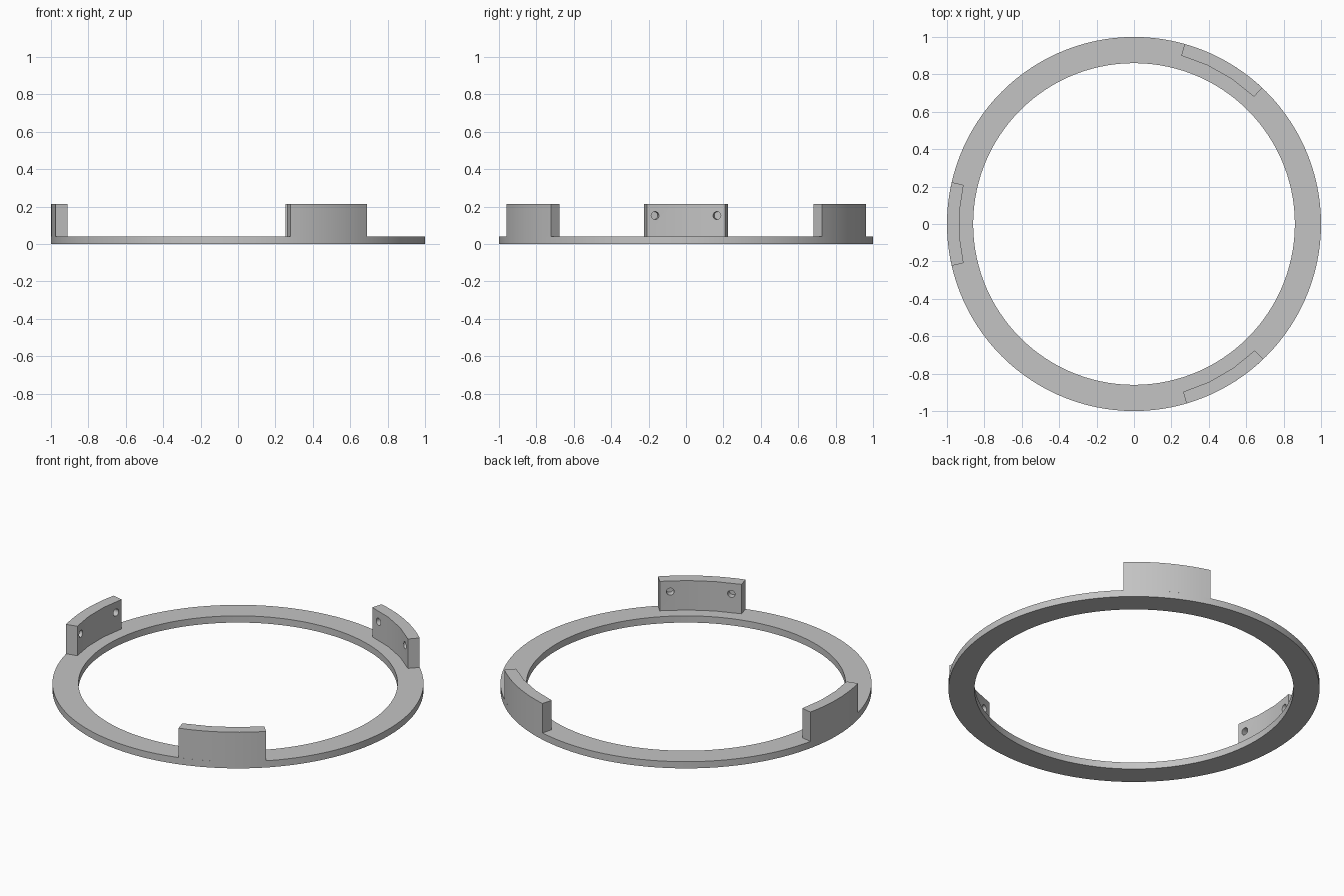
import bpy, bmesh
from math import sin, cos, radians, pi
from mathutils import Matrix

cube = bpy.data.objects.get("Cube")
if cube:
    bpy.data.objects.remove(cube, do_unlink=True)

RING_TOP, TAB_TOP = 0.04, 0.215
OUTER, BORE, TAB_INNER = 1.0, 0.86, 0.935

grey = bpy.data.materials.new("plain_grey")
grey.use_nodes = True
grey.diffuse_color = (0.55, 0.55, 0.55, 1)
grey.node_tree.nodes["Principled BSDF"].inputs["Base Color"].default_value = (0.55, 0.55, 0.55, 1)


def add_object(name, bm):
    bmesh.ops.recalc_face_normals(bm, faces=bm.faces)
    mesh = bpy.data.meshes.new(name)
    bm.to_mesh(mesh)
    bm.free()
    mesh.materials.append(grey)
    obj = bpy.data.objects.new(name, mesh)
    bpy.context.collection.objects.link(obj)
    return obj


def smooth(obj):
    bpy.ops.object.select_all(action='DESELECT')
    obj.select_set(True)
    bpy.context.view_layer.objects.active = obj
    bpy.ops.object.shade_smooth_by_angle(angle=radians(30))


def arc(radius, start, end, steps, z):
    angles = [radians(start + (end - start) * i / steps) for i in range(steps + 1)]
    return [(radius * cos(a), radius * sin(a), z) for a in angles]


def base_ring():
    # rectangular section spun into a closed flat ring
    bm = bmesh.new()
    section = [(BORE, 0), (OUTER, 0), (OUTER, RING_TOP), (BORE, RING_TOP)]
    verts = [bm.verts.new((r, 0, z)) for r, z in section]
    edges = [bm.edges.new((verts[i], verts[i - 1])) for i in range(4)]
    bmesh.ops.spin(bm, geom=verts + edges, axis=(0, 0, 1), cent=(0, 0, 0),
                   angle=2 * pi, steps=120, use_merge=True)
    bmesh.ops.remove_doubles(bm, verts=bm.verts, dist=0.0001)
    smooth(add_object("base_ring", bm))


def mounting_tab(name, centre, half):
    # upright curved block, finely curved outside and faceted inside
    bm = bmesh.new()
    outline = (arc(OUTER, centre - half, centre + half, 10, RING_TOP)
               + arc(TAB_INNER, centre + half, centre - half, 3, RING_TOP))
    face = bm.faces.new([bm.verts.new(p) for p in outline])
    new = bmesh.ops.extrude_face_region(bm, geom=[face])["geom"]
    bmesh.ops.translate(bm, vec=(0, 0, TAB_TOP - RING_TOP),
                        verts=[v for v in new if isinstance(v, bmesh.types.BMVert)])
    tab = add_object(name, bm)

    # two blind screw holes in the inner face
    bm = bmesh.new()
    for side in (-1, 1):
        place = (Matrix.Rotation(radians(centre + side * 10.2), 4, 'Z')
                 @ Matrix.Translation((0.92, 0, 0.152))
                 @ Matrix.Rotation(pi / 2, 4, 'Y'))
        bmesh.ops.create_cone(bm, cap_ends=True, segments=24, radius1=0.021,
                              radius2=0.021, depth=0.1, matrix=place)
    cutter = add_object(name + "_hole_cutter", bm)
    cut = tab.modifiers.new("screw_holes", 'BOOLEAN')
    cut.operation, cut.solver, cut.object = 'DIFFERENCE', 'EXACT', cutter
    bpy.ops.object.select_all(action='DESELECT')
    tab.select_set(True)
    bpy.context.view_layer.objects.active = tab
    bpy.ops.object.modifier_apply(modifier=cut.name)
    bpy.data.objects.remove(cutter, do_unlink=True)
    smooth(tab)


base_ring()
mounting_tab("right_tab", 180, 12.9)
mounting_tab("back_left_tab", 60.5, 13.8)
mounting_tab("front_left_tab", -60, 13.7)
